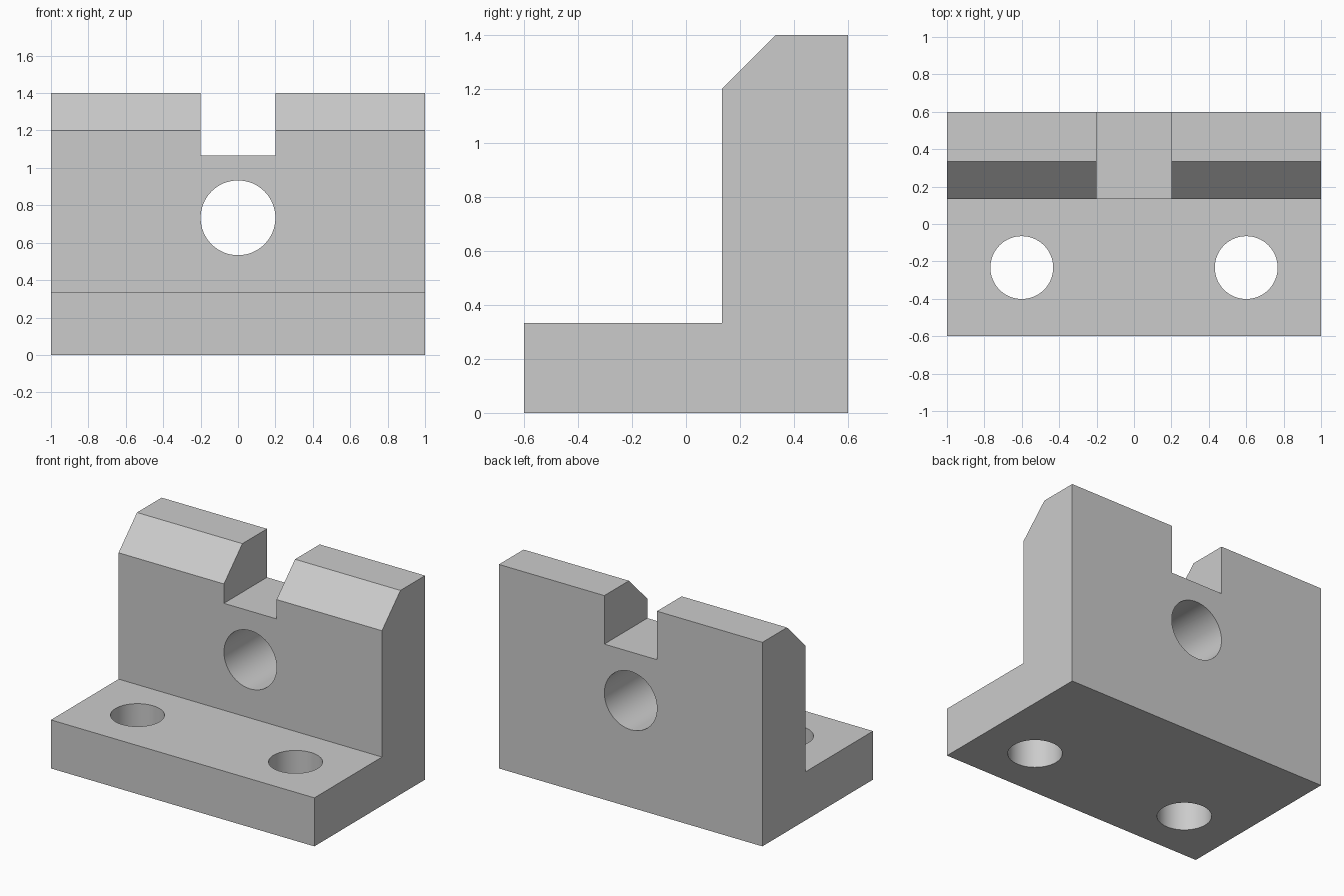
import bpy
import bmesh
import math
from mathutils import Matrix

cube = bpy.data.objects.get("Cube")
if cube:
    bpy.data.objects.remove(cube, do_unlink=True)

WIDTH, FRONT, BACK = 2.0, -0.6, 0.6
BASE_TOP, WALL_FRONT, WALL_TOP, CHAMFER = 0.333, 0.133, 1.4, 0.2

grey = bpy.data.materials.new("plain grey")
grey.use_nodes = True
colour = (0.6, 0.6, 0.6, 1)
grey.diffuse_color = colour
grey.node_tree.nodes["Principled BSDF"].inputs["Base Color"].default_value = colour


def add_object(name, bm):
    bmesh.ops.recalc_face_normals(bm, faces=bm.faces)
    mesh = bpy.data.meshes.new(name)
    bm.to_mesh(mesh)
    bm.free()
    mesh.materials.append(grey)
    obj = bpy.data.objects.new(name, mesh)
    bpy.context.collection.objects.link(obj)
    return obj


def cylinder(name, location, radius, depth, rotation=Matrix()):
    bm = bmesh.new()
    bmesh.ops.create_cone(bm, cap_ends=True, segments=64, radius1=radius, radius2=radius,
                          depth=depth, matrix=Matrix.Translation(location) @ rotation)
    return add_object(name, bm)


def box(name, location, size):
    bm = bmesh.new()
    bmesh.ops.create_cube(bm, size=1, matrix=Matrix.Translation(location)
                          @ Matrix.Diagonal((*size, 1)))
    return add_object(name, bm)


# L-shaped bracket: side profile extruded across the width
profile = [(FRONT, 0), (BACK, 0), (BACK, WALL_TOP), (WALL_FRONT + CHAMFER, WALL_TOP),
           (WALL_FRONT, WALL_TOP - CHAMFER), (WALL_FRONT, BASE_TOP), (FRONT, BASE_TOP)]
bm = bmesh.new()
side = bm.faces.new([bm.verts.new((-WIDTH / 2, y, z)) for y, z in profile])
extruded = bmesh.ops.extrude_face_region(bm, geom=[side])["geom"]
bmesh.ops.translate(bm, vec=(WIDTH, 0, 0),
                    verts=[v for v in extruded if isinstance(v, bmesh.types.BMVert)])
bracket = add_object("bracket", bm)

# Cutters: top slot, wall bore and two mounting holes
cutters = [
    box("slot_cutter", (0, 0.4, 1.367), (0.4, 1, 0.6)),
    cylinder("wall_bore_cutter", (0, 0.4, 0.733), 0.2, 1, Matrix.Rotation(math.pi / 2, 4, "X")),
]
for name, x in (("left_hole_cutter", 0.6), ("right_hole_cutter", -0.6)):
    cutters.append(cylinder(name, (x, -0.233, 0.15), 0.168, 1))

# Cut the bracket, then clear the cutters away
bpy.ops.object.select_all(action="DESELECT")
bpy.context.view_layer.objects.active = bracket
bracket.select_set(True)
for cutter in cutters:
    cutter.hide_render = True
    cut = bracket.modifiers.new(cutter.name, "BOOLEAN")
    cut.operation = "DIFFERENCE"
    cut.solver = "EXACT"
    cut.object = cutter
    bpy.ops.object.modifier_apply(modifier=cut.name)
    bpy.data.objects.remove(cutter, do_unlink=True)

# Smooth bores with crisp edges
bpy.ops.object.shade_smooth_by_angle(angle=math.radians(30))
